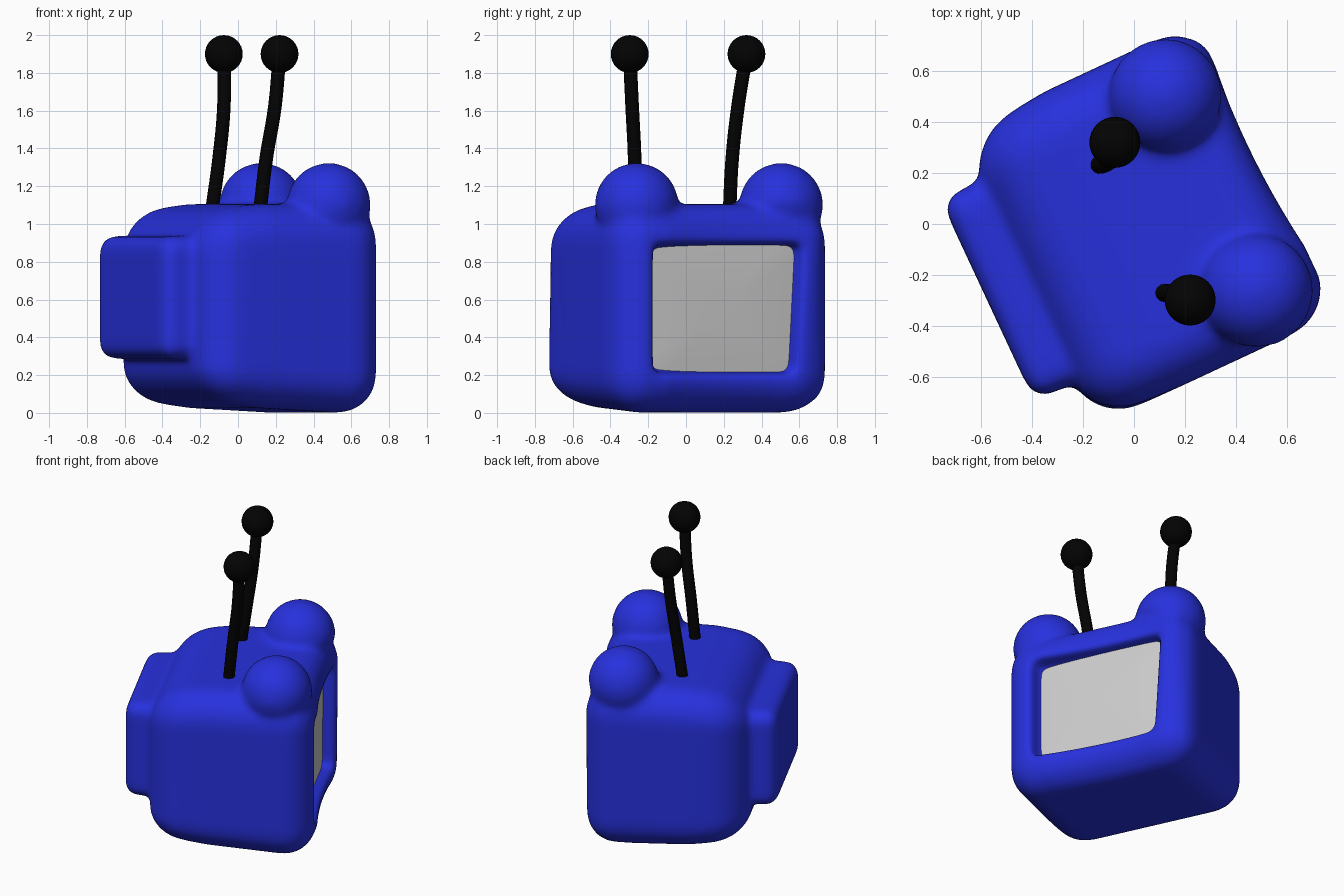
import bpy, bmesh, math
from mathutils import Matrix, Vector

if "Cube" in bpy.data.objects:
    bpy.data.objects.remove(bpy.data.objects["Cube"])

YAW = math.radians(25)   # the set is turned on its base; local +x is the screen side
MID = -0.018             # local y centre line


def material(name, rgb):
    m = bpy.data.materials.new(name)
    m.diffuse_color = (*rgb, 1)
    m.use_nodes = True
    m.node_tree.nodes["Principled BSDF"].inputs["Base Color"].default_value = m.diffuse_color
    return m


blue = material("blue", (0.02, 0.03, 0.72))
black = material("black", (0.001, 0.001, 0.001))


def clamp(t):
    return min(max(t, 0), 1)


def rounded_box(bm, lo, hi, r, seg=6):
    lo, hi = Vector(lo), Vector(hi)
    mat = Matrix.Translation((lo + hi) / 2) @ Matrix.Diagonal((*(hi - lo), 1))
    verts = bmesh.ops.create_cube(bm, size=1, matrix=mat)["verts"]
    edges = list({e for v in verts for e in v.link_edges})
    bmesh.ops.bevel(bm, geom=edges, offset=r, segments=seg, profile=0.5, affect='EDGES')


def make_object(name, bm, mat=None):
    me = bpy.data.meshes.new(name)
    bm.to_mesh(me)
    bm.free()
    ob = bpy.data.objects.new(name, me)
    bpy.context.collection.objects.link(ob)
    if mat:
        me.materials.append(mat)
    me.shade_smooth()
    return ob


# casing: rounded box with a recessed front
bm = bmesh.new()
rounded_box(bm, (-0.48, MID - 0.636, 0), (0.576, MID + 0.636, 1.105), 0.2)
bm.faces.ensure_lookup_table()
front = max(bm.faces, key=lambda f: f.calc_center_median().x + f.calc_area() * 0.01)
bmesh.ops.inset_individual(bm, faces=[front], thickness=0.006)
bmesh.ops.inset_individual(bm, faces=[front], thickness=0.028, depth=-0.13)

# rear of the casing rounds off towards the top and the far side
for x in (-0.22, -0.1, 0.05):
    bmesh.ops.bisect_plane(bm, geom=bm.verts[:] + bm.edges[:] + bm.faces[:],
                           plane_co=(x, 0, 0), plane_no=(1, 0, 0))
for v in bm.verts:
    t = 0.12 * clamp((-0.1 - v.co.x) / 0.375) ** 1.5
    side = 0.9 if v.co.y > MID else 0.35 * v.co.z
    v.co.y = MID + (v.co.y - MID) * (1 - t * side)
    v.co.z = 0.45 + (v.co.z - 0.45) * (1 - t)

# back housing and ears, fused into the casing
rounded_box(bm, (-0.648, -0.465, 0.265), (-0.2, 0.408, 0.938), 0.08, 4)
for y in (-0.44, 0.405):
    bmesh.ops.create_uvsphere(bm, u_segments=48, v_segments=24, radius=0.222,
                              matrix=Matrix.Translation((0.325, y, 1.102)))
body = make_object("casing", bm, blue)
mod = body.modifiers.new("fuse", 'REMESH')
mod.mode = 'VOXEL'
mod.voxel_size = 0.02
mod.use_smooth_shade = True
mod = body.modifiers.new("soften", 'SMOOTH')
mod.factor = 0.5
mod.iterations = 14

# bake, then bow the front inwards, skew the opening and raise the rear of the base
dg = bpy.context.evaluated_depsgraph_get()
baked = bpy.data.meshes.new_from_object(body.evaluated_get(dg))
body.modifiers.clear()
body.data = baked
if not baked.materials:
    baked.materials.append(blue)
for v in baked.vertices:
    x, y, z = v.co
    w = clamp((x - 0.25) / 0.25) * clamp((1.12 - z) / 0.15)
    v.co.x -= 0.035 * w * max(0, 1 - ((y - 0.12) / 0.48) ** 2)
    v.co.y += 0.06 * (z - 0.6) * w * max(0, 1 - ((y - 0.42) / 0.15) ** 2)
    v.co.z += clamp((0.5 - z) / 0.5) * 0.045 * clamp((0.4 - x) / 0.85)
baked.shade_smooth()
body.rotation_euler.z = YAW

# screen: slab tucked behind the rim, with a slight bulge
bm = bmesh.new()
hw, hh, r = 0.44, 0.358, 0.1
ring = []
for k, (sy, sz) in enumerate(((1, 1), (-1, 1), (-1, -1), (1, -1))):
    for i in range(7):
        a = math.pi / 2 * (k + i / 6)
        ring.append((sy * (hw - r) + r * math.cos(a), sz * (hh - r) + r * math.sin(a)))
loops = []
for s, x in ((1, 0.42), (1, 0.468), (0.7, 0.476), (0.35, 0.48)):
    loops.append([bm.verts.new((x, MID + y * s, 0.55 + z * s)) for y, z in ring])
n = len(ring)
for a, b in zip(loops, loops[1:]):
    for i in range(n):
        bm.faces.new((a[i], a[(i + 1) % n], b[(i + 1) % n], b[i]))
bm.faces.new(loops[-1])
bm.faces.new(loops[0][::-1])
bmesh.ops.recalc_face_normals(bm, faces=bm.faces)
screen = make_object("screen", bm)
screen.data.set_sharp_from_angle(angle=math.radians(40))
screen.rotation_euler.z = YAW

# antennae: bent rods with ball tips
paths = {
    "left": [(-0.14, 0.23, 1.06), (-0.10, 0.245, 1.35), (-0.075, 0.275, 1.62), (-0.075, 0.32, 1.9)],
    "right": [(0.115, -0.27, 1.06), (0.15, -0.272, 1.35), (0.195, -0.285, 1.62), (0.22, -0.298, 1.9)],
}
for side, pts in paths.items():
    cu = bpy.data.curves.new(side + "_antenna_rod", 'CURVE')
    cu.dimensions = '3D'
    cu.bevel_depth = 0.036
    cu.bevel_resolution = 4
    cu.use_fill_caps = True
    sp = cu.splines.new('BEZIER')
    sp.bezier_points.add(len(pts) - 1)
    for bp, p in zip(sp.bezier_points, pts):
        bp.co = p
        bp.handle_left_type = bp.handle_right_type = 'AUTO'
    cu.materials.append(black)
    bpy.context.collection.objects.link(bpy.data.objects.new(side + "_antenna_rod", cu))
    bm = bmesh.new()
    bmesh.ops.create_uvsphere(bm, u_segments=32, v_segments=16, radius=0.1,
                              matrix=Matrix.Translation(pts[-1]))
    make_object(side + "_antenna_ball", bm, black)
